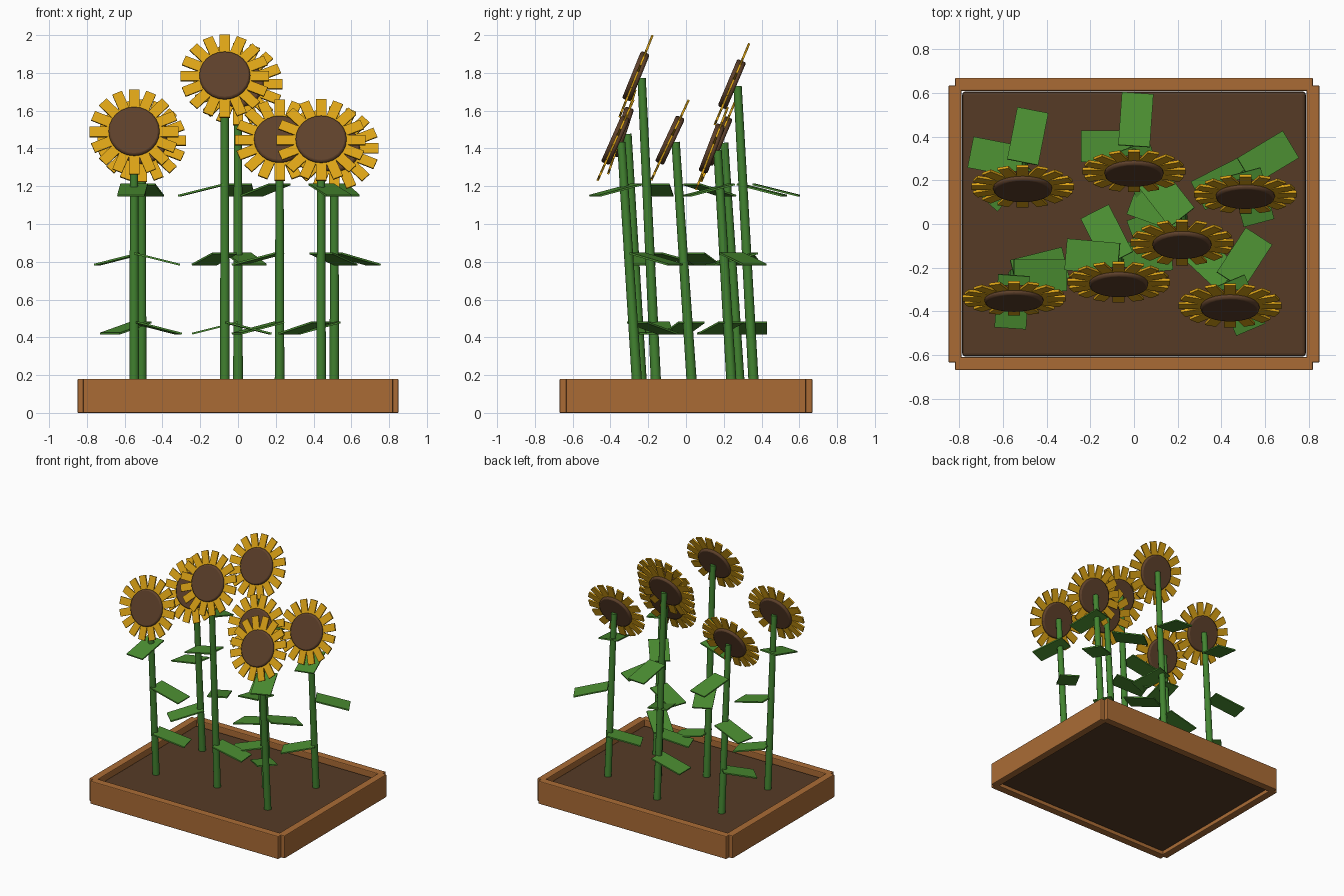
import bpy, bmesh, math
from mathutils import Matrix, Vector

if "Cube" in bpy.data.objects:
    bpy.data.objects.remove(bpy.data.objects["Cube"])


def material(name, rgb):
    m = bpy.data.materials.new(name)
    m.diffuse_color = (*rgb, 1)
    m.use_nodes = True
    m.node_tree.nodes["Principled BSDF"].inputs["Base Color"].default_value = m.diffuse_color
    return m


WOOD = material("wood", (0.40, 0.148, 0.036))
SOIL = material("soil", (0.092, 0.044, 0.019))
STEM = material("stem_green", (0.055, 0.23, 0.03))
LEAF = material("leaf_green", (0.072, 0.275, 0.032))
SEED = material("seed_brown", (0.112, 0.052, 0.024))
PETAL = material("petal_gold", (0.72, 0.37, 0.008))


def finish(bm, name, mat, bevel=0, smooth=False):
    me = bpy.data.meshes.new(name)
    bm.normal_update()
    bm.to_mesh(me)
    bm.free()
    me.materials.append(mat)
    ob = bpy.data.objects.new(name, me)
    bpy.context.collection.objects.link(ob)
    if bevel:
        mod = ob.modifiers.new("bevel", "BEVEL")
        mod.width, mod.segments = bevel, 2
        mod.limit_method = "ANGLE"
    if smooth:
        bpy.context.view_layer.objects.active = ob
        ob.select_set(True)
        bpy.ops.object.shade_smooth_by_angle(angle=math.radians(40))
        ob.select_set(False)
    return ob


def add_box(bm, size, matrix):
    bmesh.ops.create_cube(bm, size=1, matrix=matrix @ Matrix.Diagonal((*size, 1)))


def box(name, size, centre, mat, bevel=0):
    bm = bmesh.new()
    add_box(bm, size, Matrix.Translation(centre))
    return finish(bm, name, mat, bevel)


# Planter: four boards and the soil
for s, n in ((-1, "front"), (1, "back")):
    box(n + "_board", (1.64, 0.06, 0.18), (0, s * 0.64, 0.09), WOOD, 0.006)
for s, n in ((-1, "left"), (1, "right")):
    box(n + "_board", (0.06, 1.27, 0.18), (s * 0.82, 0, 0.09), WOOD, 0.006)
box("soil", (1.575, 1.215, 0.12), (0, 0, 0.08), SOIL, 0.015)

# Flowers: x, base y, head y, head z, head tilt, leaf directions (low, middle, high)
FLOWERS = [
    (-0.51, 0.283, 0.172, 1.44, 23, (226, 169, 79)),
    (0.00, 0.357, 0.243, 1.74, 23, (180, 290, 86)),
    (0.51, 0.240, 0.137, 1.40, 21, (207, 31, 285)),
    (0.22, 0.030, -0.085, 1.444, 25, (200, 160, 128)),
    (-0.55, -0.235, -0.340, 1.487, 18, (14, 0, 266)),
    (-0.07, -0.160, -0.265, 1.782, 22, (5, 117, 175)),
    (0.44, -0.260, -0.373, 1.444, 24, (137, 57, 293)),
]
LEVELS = (0.48, 0.845, 1.21)


def flower(i, x, by, hy, hz, tilt, leaves):
    # Stem leaning forward, slightly tapered
    a, b = Vector((x, by + 0.003, 0.12)), Vector((x, hy + 0.03, hz - 0.01))
    d = b - a
    m = Matrix.Translation((a + b) / 2) @ d.to_track_quat("Z", "Y").to_matrix().to_4x4()
    bm = bmesh.new()
    bmesh.ops.create_cone(bm, cap_ends=True, segments=10, radius1=0.027,
                          radius2=0.022, depth=d.length, matrix=m)
    finish(bm, f"stem_{i}", STEM, smooth=True)

    # Drooping leaf blades
    bm = bmesh.new()
    for z, ang in zip(LEVELS, leaves):
        m = (Matrix.Translation((x, by, z)) @ Matrix.Rotation(math.radians(ang), 4, "Z")
             @ Matrix.Rotation(math.radians(14), 4, "Y") @ Matrix.Translation((0.125, 0, 0)))
        add_box(bm, (0.25, 0.145, 0.01), m)
    finish(bm, f"leaves_{i}", LEAF)

    # Seed disc facing forward and up
    head = Matrix.Translation((x, hy, hz)) @ Matrix.Rotation(math.radians(90 - tilt), 4, "X")
    bm = bmesh.new()
    bmesh.ops.create_cone(bm, cap_ends=True, segments=24, radius1=0.135,
                          radius2=0.135, depth=0.05, matrix=head)
    finish(bm, f"seed_disc_{i}", SEED, 0.01, True)

    # Ring of petals
    bm = bmesh.new()
    for k in range(16):
        m = head @ Matrix.Rotation(k * math.tau / 16, 4, "Z") @ Matrix.Translation((0.175, 0, 0))
        add_box(bm, (0.12, 0.055, 0.012), m)
    finish(bm, f"petals_{i}", PETAL)


for i, f in enumerate(FLOWERS, 1):
    flower(i, *f)
